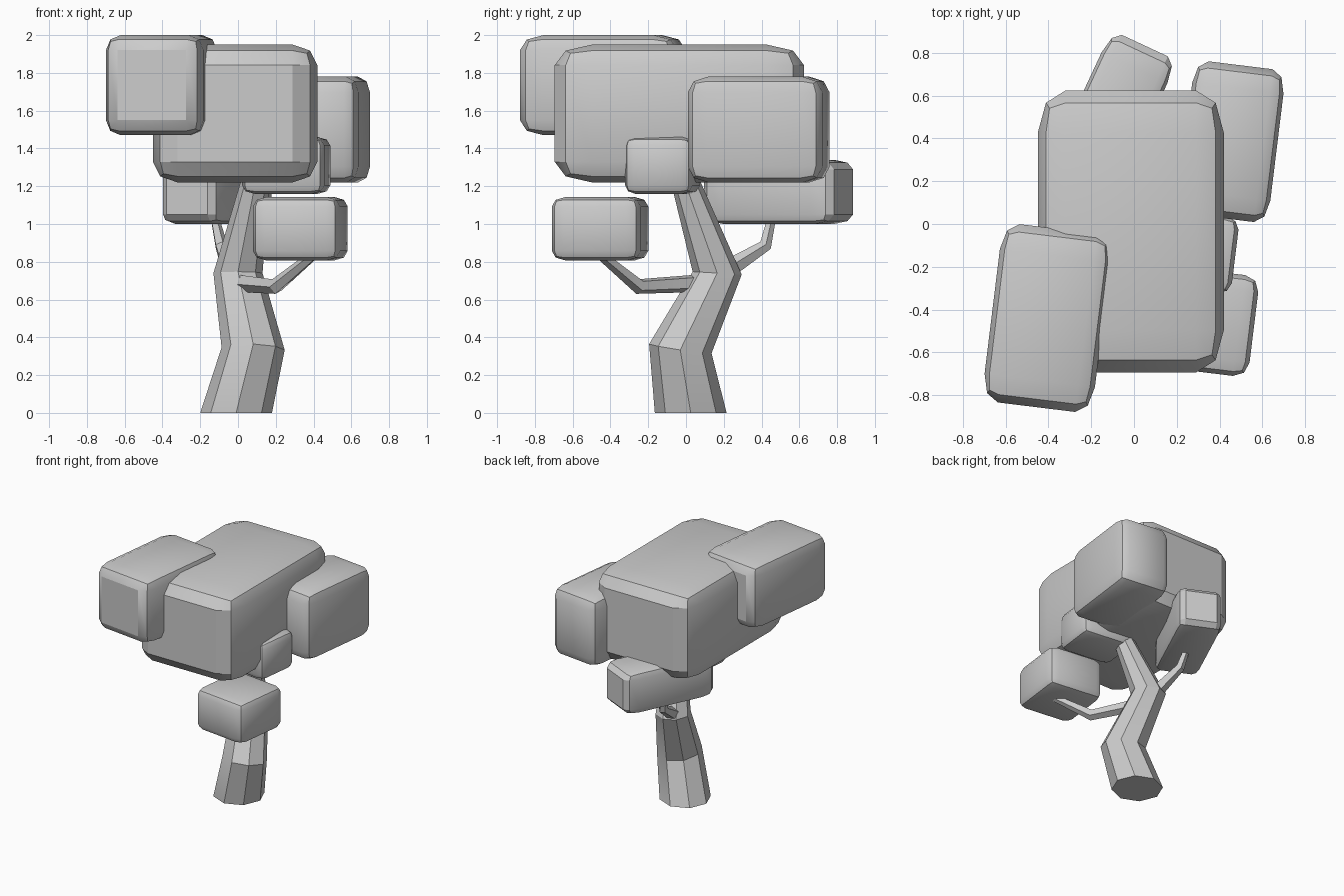
import bpy, bmesh, math
from mathutils import Vector, Matrix

if "Cube" in bpy.data.objects:
    bpy.data.objects.remove(bpy.data.objects["Cube"])


def add_object(name, bm):
    bmesh.ops.recalc_face_normals(bm, faces=bm.faces[:])
    mesh = bpy.data.meshes.new(name)
    bm.to_mesh(mesh)
    bm.free()
    ob = bpy.data.objects.new(name, mesh)
    bpy.context.collection.objects.link(ob)
    bpy.ops.object.select_all(action='DESELECT')
    ob.select_set(True)
    bpy.context.view_layer.objects.active = ob
    bpy.ops.object.shade_smooth_by_angle(angle=math.radians(30))
    return ob


def foliage(name, center, size, turn):
    # unit cube is bevelled first, then stretched, so the rounding stretches too
    bm = bmesh.new()
    bmesh.ops.create_cube(bm, size=1)
    bmesh.ops.bevel(bm, geom=bm.edges[:], offset=0.15, segments=2,
                    profile=0.5, affect='EDGES')
    m = (Matrix.Translation(center) @ Matrix.Rotation(math.radians(turn), 4, 'Z')
         @ Matrix.Diagonal((*size, 1)))
    bm.transform(m)
    add_object(name, bm)


def limb(name, path, sides, level_base=False):
    # tapered faceted tube along (x, y, z, radius) points
    pts = [Vector(p[:3]) for p in path]
    bm = bmesh.new()
    rings, rot, prev = [], Matrix.Identity(3), Vector((0, 0, 1))
    for i, p in enumerate(pts):
        a = (p - pts[max(i - 1, 0)]).normalized()
        b = (pts[min(i + 1, len(pts) - 1)] - p).normalized()
        t = (a + b).normalized()
        if i == 0 and level_base:
            t = Vector((0, 0, 1))
        rot = prev.rotation_difference(t).to_matrix() @ rot
        prev = t
        ring = []
        for k in range(sides):
            ang = math.tau * k / sides
            off = Vector((math.cos(ang), math.sin(ang), 0)) * path[i][3]
            ring.append(bm.verts.new(p + rot @ off))
        rings.append(ring)
    for r, s in zip(rings, rings[1:]):
        for k in range(sides):
            j = (k + 1) % sides
            bm.faces.new((r[k], r[j], s[j], s[k]))
    bm.faces.new(rings[0])
    bm.faces.new(rings[-1])
    add_object(name, bm)


# Crooked trunk and two side branches
limb("trunk", [(-0.01, 0.025, 0, 0.19), (0.08, -0.03, 0.34, 0.167),
               (0, 0.165, 0.74, 0.13), (0.1, -0.02, 1.27, 0.07)], 8, True)
limb("front_branch", [(-0.02, 0.12, 0.69, 0.05), (0.2, -0.25, 0.67, 0.042),
                      (0.43, -0.48, 0.86, 0.025)], 5)
limb("back_branch", [(-0.03, 0.19, 0.74, 0.055), (-0.09, 0.42, 0.885, 0.035),
                     (-0.13, 0.46, 1.06, 0.022)], 5)

# Foliage blocks
foliage("main_foliage", (-0.015, -0.035, 1.585), (0.87, 1.32, 0.73), 0)
foliage("front_left_foliage", (-0.405, -0.44, 1.735), (0.52, 0.84, 0.53), -7)
foliage("back_right_foliage", (0.455, 0.385, 1.5), (0.43, 0.72, 0.56), -7)
foliage("back_foliage", (-0.11, 0.49, 1.17), (0.34, 0.76, 0.34), -25)
foliage("front_right_foliage", (0.33, -0.455, 0.975), (0.465, 0.475, 0.335), -7)
foliage("lower_foliage", (0.255, -0.125, 1.31), (0.44, 0.36, 0.3), -7)
